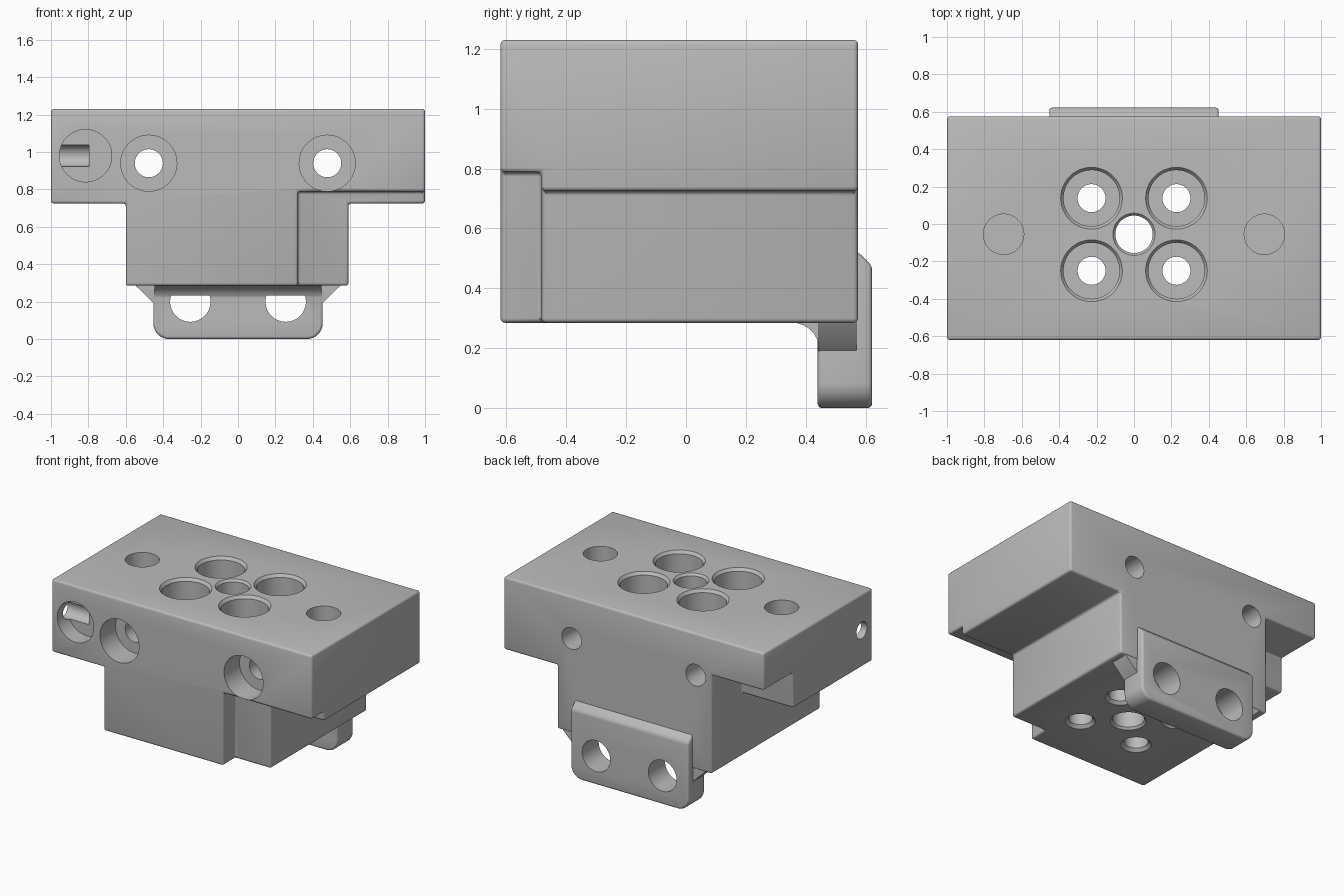
import bpy, bmesh
from math import sin, cos, pi, radians

if "Cube" in bpy.data.objects:
    bpy.data.objects.remove(bpy.data.objects["Cube"])

grey = bpy.data.materials.new("machined grey")
grey.use_nodes = True
color = (0.5, 0.5, 0.5, 1)
grey.diffuse_color = color
grey.node_tree.nodes["Principled BSDF"].inputs["Base Color"].default_value = color


def place(axis, t, u, v):
    """Map a distance along an axis and two cross coordinates to x, y, z."""
    return {"x": (t, u, v), "y": (u, t, v), "z": (u, v, t)}[axis]


def skin(name, rings):
    """Solid through a series of matching rings of points, capped at both ends."""
    bm = bmesh.new()
    loops = [[bm.verts.new(p) for p in ring] for ring in rings]
    n = len(loops[0])
    for a, b in zip(loops, loops[1:]):
        for i in range(n):
            j = (i + 1) % n
            bm.faces.new((a[i], a[j], b[j], b[i]))
    bm.faces.new(loops[0])
    bm.faces.new(loops[-1])
    bmesh.ops.recalc_face_normals(bm, faces=bm.faces)
    mesh = bpy.data.meshes.new(name)
    bm.to_mesh(mesh)
    bm.free()
    mesh.materials.append(grey)
    ob = bpy.data.objects.new(name, mesh)
    bpy.context.collection.objects.link(ob)
    return ob


def prism(name, axis, lo, hi, outline):
    return skin(name, [[place(axis, t, u, v) for u, v in outline] for t in (lo, hi)])


def box(name, x, y, z):
    return prism(name, "z", *z, [(x[0], y[0]), (x[1], y[0]), (x[1], y[1]), (x[0], y[1])])


def drill(name, axis, cu, cv, steps, n=48):
    """Turned cutter: steps are (distance along axis, radius)."""
    return skin(name, [[place(axis, t, cu + r * cos(2 * pi * i / n), cv + r * sin(2 * pi * i / n))
                        for i in range(n)] for t, r in steps])


def apply(ob, mod):
    bpy.context.view_layer.objects.active = ob
    bpy.ops.object.modifier_apply(modifier=mod.name)


def combine(ob, tool, operation="DIFFERENCE"):
    mod = ob.modifiers.new("combine", "BOOLEAN")
    mod.operation, mod.solver, mod.object = operation, "EXACT", tool
    apply(ob, mod)
    bpy.data.objects.remove(tool)


def soften(ob, width):
    mod = ob.modifiers.new("soft edges", "BEVEL")
    mod.width, mod.segments, mod.limit_method = width, 3, "ANGLE"
    mod.angle_limit = radians(40)
    apply(ob, mod)


# Stepped body
body = box("mounting_block", (-1, 1), (-0.62, 0.575), (0.285, 1.23))
combine(body, box("right_step", (0.59, 1.2), (-0.8, 0.8), (0.1, 0.725)))
combine(body, box("front_notch", (0.32, 1.3), (-0.9, -0.483), (0, 0.788)))
combine(body, prism("left_step", "x", -1.2, -0.6, [
    (-0.8, 0.1), (0.8, 0.1), (0.8, 0.97), (0.25, 0.97), (0.25, 0.725), (-0.8, 0.725)]))
soften(body, 0.015)

# Rear flange with rounded lower corners and chamfered top
flange = box("rear_flange", (-0.453, 0.453), (0.44, 0.622), (0, 0.522))
bm = bmesh.new()
bm.from_mesh(flange.data)
mid = lambda e: (e.verts[0].co + e.verts[1].co) / 2
lower = [e for e in bm.edges if abs(mid(e).x) > 0.4 and mid(e).z < 0.01]
bmesh.ops.bevel(bm, geom=lower, offset=0.085, segments=8, profile=0.5, affect="EDGES")
upper = [e for e in bm.edges if mid(e).y > 0.6 and mid(e).z > 0.5]
bmesh.ops.bevel(bm, geom=upper, offset=0.047, segments=1, affect="EDGES")
bm.to_mesh(flange.data)
bm.free()
soften(flange, 0.015)
combine(body, flange, "UNION")

# Side gussets and the concave blend in front of the flange
combine(body, prism("gusset", "y", 0.443, 0.57, [
    (-0.55, 0.295), (-0.545, 0.283), (-0.45, 0.19), (0.45, 0.19), (0.545, 0.283), (0.55, 0.295)]), "UNION")
arc = [(0.355 + 0.09 * sin(a * pi / 16), 0.195 + 0.09 * cos(a * pi / 16)) for a in range(9)]
combine(body, prism("blend", "x", -0.447, 0.447,
                    [(0.355, 0.3)] + arc + [(0.47, 0.195), (0.47, 0.3)]), "UNION")

# Mirrored holes: flange, front bolts, top dowels, top bolts
for s in (-1, 1):
    combine(body, drill("flange_hole", "y", s * 0.255, 0.2, [(0.437, 0.108), (0.7, 0.108)]))
    combine(body, drill("front_bolt", "y", s * 0.477, 0.94, [
        (-0.7, 0.15), (-0.45, 0.15), (-0.45, 0.075), (0.7, 0.075)]))
    combine(body, drill("dowel", "z", s * 0.697, -0.055, [(0.98, 0.108), (1.3, 0.108)]))
    for y in (-0.25, 0.138):
        combine(body, drill("top_bolt", "z", s * 0.227, y, [
            (0.27, 0.11), (0.305, 0.075), (0.98, 0.075), (0.98, 0.15), (1.21, 0.15), (1.25, 0.18)]))

# Centre bore, front port and its side passage
combine(body, drill("centre_bore", "z", 0, -0.055, [
    (0.27, 0.125), (0.3, 0.1), (1.215, 0.1), (1.25, 0.13)]))
combine(body, drill("front_port", "y", -0.815, 0.98, [(-0.7, 0.14), (-0.5, 0.14)]))
combine(body, drill("side_passage", "x", -0.5, 0.98, [(-1.1, 0.058), (-0.797, 0.058)]))

bpy.ops.object.select_all(action="DESELECT")
body.select_set(True)
bpy.context.view_layer.objects.active = body
bpy.ops.object.shade_smooth_by_angle(angle=radians(32))
